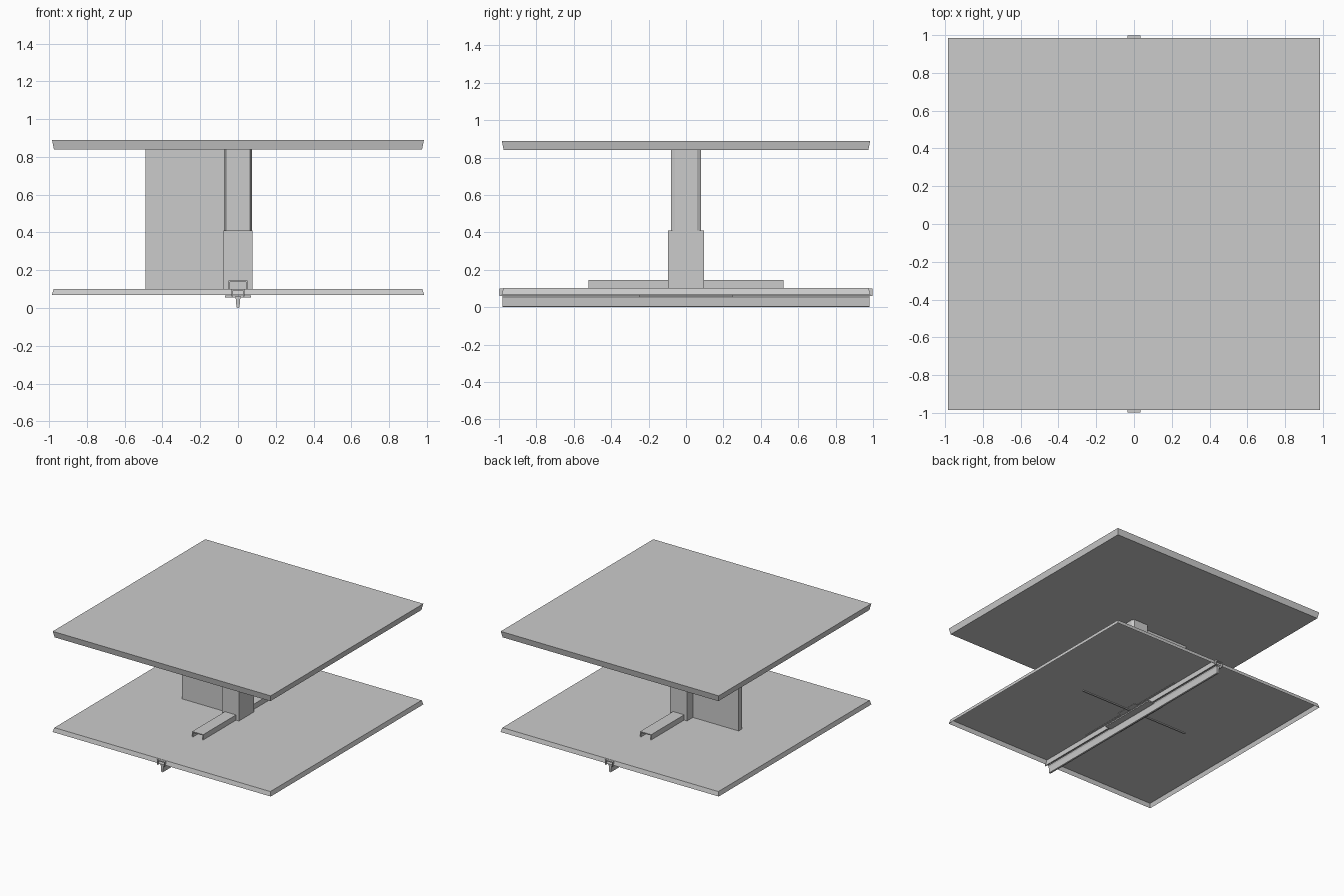
import bpy

if "Cube" in bpy.data.objects:
    bpy.data.objects.remove(bpy.data.objects["Cube"])


def mesh(name, verts, faces):
    me = bpy.data.meshes.new(name)
    me.from_pydata(verts, [], faces)
    me.update()
    ob = bpy.data.objects.new(name, me)
    bpy.context.collection.objects.link(ob)
    return ob


def loft(name, lower, upper, bottom=True):
    """Join two matching rings; optionally leave the underside open."""
    n = len(lower)
    faces = [(i, (i + 1) % n, n + (i + 1) % n, n + i) for i in range(n)]
    faces.append(tuple(range(n, 2 * n)))
    if bottom:
        faces.append(tuple(reversed(range(n))))
    return mesh(name, lower + upper, faces)


def rect(x0, x1, y0, y1, z):
    return [(x0, y0, z), (x1, y0, z), (x1, y1, z), (x0, y1, z)]


def box(name, x0, x1, y0, y1, z0, z1):
    return loft(name, rect(x0, x1, y0, y1, z0), rect(x0, x1, y0, y1, z1))


def slab(name, low, high, z0, z1, bottom=True):
    return loft(name, rect(-low, low, -low, low, z0),
                rect(-high, high, -high, high, z1), bottom)


def extrude_y(name, profile, half):
    """Extrude an x-z profile symmetrically along y."""
    return loft(name, [(x, half, z) for x, z in profile],
                [(x, -half, z) for x, z in profile])


def channel(name, w, z0, z1, t, half):
    """Downward-opening U channel running along y."""
    return extrude_y(name, [(-w, z0), (-w + t, z0), (-w + t, z1 - t), (w - t, z1 - t),
                            (w - t, z0), (w, z0), (w, z1), (-w, z1)], half)


# Top panel tapering downward, and lower tray open underneath
slab("top_panel", 0.975, 0.985, 0.84, 0.89)
slab("lower_tray", 0.986, 0.976, 0.068, 0.102, bottom=False)

# Mast: wide sleeve below, corner-chamfered column above
box("mast_sleeve", -0.076, 0.076, -0.097, 0.095, 0.10, 0.41)


def octagon(a, b, c, d, z):
    return [(-c, -b, z), (c, -b, z), (a, -d, z), (a, d, z),
            (c, b, z), (-c, b, z), (-a, d, z), (-a, -d, z)]


loft("mast_column", octagon(0.075, 0.08, 0.063, 0.06, 0.40),
     octagon(0.075, 0.08, 0.063, 0.06, 0.845))

# Side fin
box("side_fin", -0.49, -0.07, -0.02, 0.02, 0.102, 0.842)

# Channels above and below the tray
channel("upper_channel", 0.05, 0.10, 0.145, 0.008, 0.52)
channel("lower_channel", 0.035, 0.06, 0.10, 0.008, 0.997)

# Runner blade under the lower channel
extrude_y("runner_blade", [(-0.008, 0.003), (0, 0.0), (0.008, 0.003), (0.012, 0.05),
                           (0.018, 0.062), (-0.018, 0.062), (-0.012, 0.05)], 0.98)

# Mounting plate and thin rib under the tray
box("mounting_plate", -0.07, 0.07, -0.25, 0.25, 0.056, 0.066)
box("under_rib", -0.5, 0.5, -0.006, 0.006, 0.094, 0.101)
